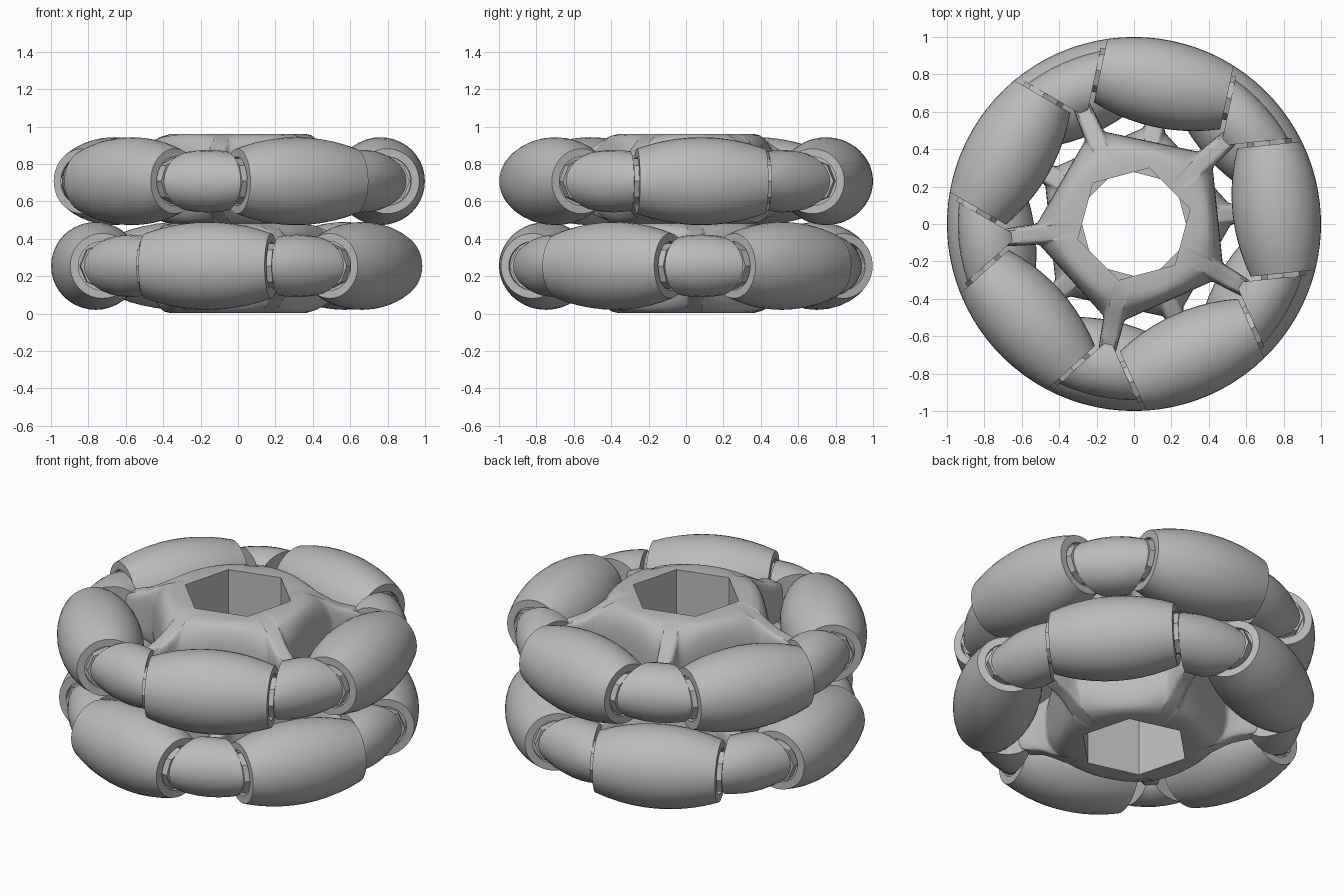
import bpy, bmesh, math
from mathutils import Matrix, Vector

cube = bpy.data.objects.get("Cube")
if cube:
    bpy.data.objects.remove(cube, do_unlink=True)

grey = bpy.data.materials.new("plain_grey")
grey.use_nodes = True
COLOUR = (0.5, 0.5, 0.5, 1)
grey.diffuse_color = COLOUR
grey.node_tree.nodes["Principled BSDF"].inputs["Base Color"].default_value = COLOUR

COUNT = 5            # rollers per layer
STEP = 360 / COUNT
RING = 0.765         # distance of roller centres from the wheel axis
HALF = 0.345         # half length of a roller
HUB_FLAT = 0.36      # radius of the flat hub faces


def smoothstep(low, high, x):
    t = min(max((x - low) / (high - low), 0), 1)
    return t * t * (3 - 2 * t)


def spin_z(degrees):
    return Matrix.Rotation(math.radians(degrees), 4, 'Z')


def loft(sections, around=False):
    """Skin closed loops of equal length; join the ends or cap them."""
    bm = bmesh.new()
    rings = [[bm.verts.new(p) for p in s] for s in sections]
    n = len(rings[0])
    pairs = list(zip(rings, rings[1:]))
    if around:
        pairs.append((rings[-1], rings[0]))
    else:
        bm.faces.new(rings[0])
        bm.faces.new(rings[-1])
    for a, b in pairs:
        for i in range(n):
            j = (i + 1) % n
            bm.faces.new((a[i], a[j], b[j], b[i]))
    return bm


def lathe(profile, steps):
    """Revolve (radius, height) points about z, with capped ends."""
    angles = [math.tau * i / steps for i in range(steps)]
    return loft([[(r * math.cos(a), r * math.sin(a), h) for a in angles]
                 for r, h in profile])


def finish(name, bm, matrix, degrees=35):
    bmesh.ops.recalc_face_normals(bm, faces=bm.faces)
    bm.transform(matrix)
    mesh = bpy.data.meshes.new(name)
    bm.to_mesh(mesh)
    bm.free()
    mesh.materials.append(grey)
    obj = bpy.data.objects.new(name, mesh)
    bpy.context.collection.objects.link(obj)
    bpy.ops.object.select_all(action='DESELECT')
    obj.select_set(True)
    bpy.context.view_layer.objects.active = obj
    bpy.ops.object.shade_smooth_by_angle(angle=math.radians(degrees))


def hub_section(degrees):
    """Upright slice through the hub: hexagon bore inside, arms outside."""
    off_roller = abs((degrees + STEP / 2) % STEP - STEP / 2)
    reach = 0.45 / math.cos(math.radians(off_roller))
    reach += (0.72 - reach) * smoothstep(29.5, 33, off_roller)
    off_flat = (degrees - 9) % 60 - 30
    bore = 0.31 * math.cos(math.radians(30)) / math.cos(math.radians(off_flat))
    top, bottom = 0.253, 0.2265
    points = [(bore, top)]
    for i in range(17):
        a = math.radians(90 - 180 * i / 16)
        r = HUB_FLAT + (reach - HUB_FLAT) * max(math.cos(a), 0) ** 0.6
        full = top if i <= 8 else bottom
        z = full + (0.15 - full) * smoothstep(HUB_FLAT, 0.6, r)
        points.append((r, z * math.copysign(abs(math.sin(a)) ** 0.6, 8 - i)))
    points.append((bore, -bottom))
    turn = spin_z(degrees)
    return [turn @ Vector((r, 0, z)) for r, z in points]


def make_hub(label, frame):
    offsets = (0, 5, 12, 17, 22, 26, 29, 30, 31, 32, 33, 34.5)
    angles = {9 + 60 * k for k in range(6)}
    for k in range(COUNT):
        angles.update((k * STEP + s * o) % 360 for o in offsets for s in (-1, 1))
        angles.add(k * STEP + STEP / 2)
    finish(label + "_hub_and_arms",
           loft([hub_section(d) for d in sorted(angles)], around=True), frame)


def make_bracket(name, frame, degrees):
    """Rounded rim piece, trimmed parallel to the two rollers beside it."""
    sections = []
    for d in range(-24, 25, 4):
        tall = 0.167 * (1 - 0.12 * (d / 12) ** 2)
        turn = spin_z(d)
        sections.append([turn @ Vector((0.775 + 0.167 * math.cos(a), 0, tall * math.sin(a)))
                         for a in (math.tau * i / 24 for i in range(24))])
    bm = loft(sections)
    for side in (-1, 1):
        normal = spin_z(side * STEP / 2) @ Vector((0, side, 0))
        # Plane facing the neighbouring roller's end
        normal = Vector((-math.sin(math.radians(STEP / 2)),
                         side * math.cos(math.radians(STEP / 2)), 0))
        co = -normal * (HALF + 0.023) if normal.x > 0 else normal * -(HALF + 0.023)
        geom = bm.verts[:] + bm.edges[:] + bm.faces[:]
        bmesh.ops.bisect_plane(bm, geom=geom, plane_co=co, plane_no=normal,
                               clear_outer=True)
        bmesh.ops.holes_fill(bm, edges=[e for e in bm.edges if e.is_boundary])
    finish(name, bm, frame @ spin_z(degrees))


def make_roller(label, i, frame):
    place = (frame @ spin_z(i * STEP) @ Matrix.Translation((RING, 0, 0))
             @ Matrix.Rotation(-math.pi / 2, 4, 'X'))
    # Barrel whose outside follows the wheel's unit circle, with recessed ends
    heights = [HALF * (k / 5 - 1) for k in range(11)]
    barrel = [(math.sqrt(1 - h * h) - RING, h) for h in heights]
    outline = [(0.13, -0.32), (0.13, -HALF)] + barrel + [(0.13, HALF), (0.13, 0.32)]
    finish(f"{label}_roller_{i + 1}", lathe(outline, 40), place)
    # Eight-sided washer at each end
    for side, word in ((-1, "first"), (1, "second")):
        washer = [(0.12, 0.31 * side), (0.12, 0.37 * side)]
        finish(f"{label}_{word}_washer_{i + 1}", lathe(washer, 8), place)


def make_layer(label, frame):
    make_hub(label, frame)
    for i in range(COUNT):
        make_roller(label, i, frame)
        make_bracket(f"{label}_bracket_{i + 1}", frame, (i + 0.5) * STEP)


# Upper layer, and the same layer turned over and staggered by half a step
make_layer("upper", Matrix.Translation((0, 0, 0.708)) @ spin_z(6))
make_layer("lower", Matrix.Translation((0, 0, 0.255)) @ spin_z(114)
           @ Matrix.Rotation(math.pi, 4, 'X'))
